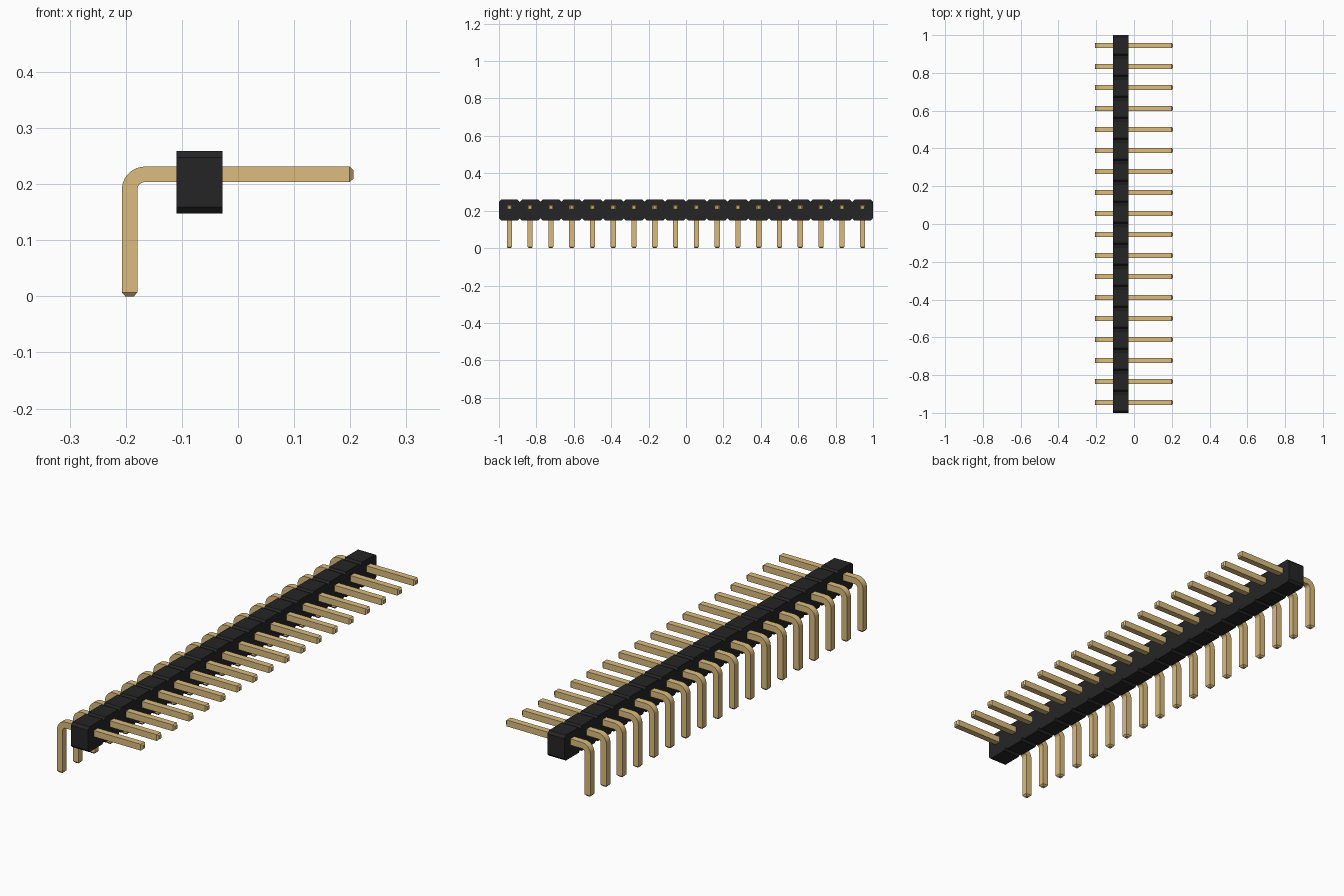
import bpy
import bmesh
import math
from mathutils import Vector

if "Cube" in bpy.data.objects:
    bpy.data.objects.remove(bpy.data.objects["Cube"], do_unlink=True)

COUNT = 18
PITCH = 2 / COUNT
HALF = 0.0138      # half the pin thickness
TIP = 0.007        # length of the tapered pin ends


def make_material(name, color):
    mat = bpy.data.materials.new(name)
    mat.use_nodes = True
    mat.diffuse_color = color
    bsdf = mat.node_tree.nodes["Principled BSDF"]
    bsdf.inputs["Base Color"].default_value = color
    bsdf.inputs["Roughness"].default_value = 0.6
    return mat


def finish(name, bm, mat):
    bmesh.ops.recalc_face_normals(bm, faces=bm.faces)
    mesh = bpy.data.meshes.new(name)
    bm.to_mesh(mesh)
    bm.free()
    mesh.materials.append(mat)
    obj = bpy.data.objects.new(name, mesh)
    bpy.context.collection.objects.link(obj)
    return obj


gold = make_material("gold_pin", (0.708, 0.504, 0.21, 1))
black = make_material("black_plastic", (0.0194, 0.0185, 0.0185, 1))

# Housing: a notched outline in the YZ plane, extruded along X
x0, x1, z0, z1 = -0.11, -0.028, 0.148, 0.259
c = PITCH / 10
bottom, top = [], []
for i in range(COUNT):
    y0 = -1 + i * PITCH
    y1 = y0 + PITCH
    for row, edge, s in ((bottom, z0, 1), (top, z1, -1)):
        row += [(y0, edge + s * c), (y0 + c, edge), (y1 - c, edge)]
bottom.append((1, z0 + c))
top.append((1, z1 - c))
bm = bmesh.new()
low, high = ([[bm.verts.new((x, y, z)) for x in (x0, x1)] for y, z in row]
             for row in (bottom, top))
# Upper and lower outlines share their Y stations, so join them in strips
for i in range(len(low) - 1):
    a, b, d, e = low[i], low[i + 1], high[i + 1], high[i]
    for k in (0, 1):
        bm.faces.new((a[k], b[k], d[k], e[k]))
    bm.faces.new((a[0], a[1], b[1], b[0]))
    bm.faces.new((e[0], e[1], d[1], d[0]))
for i in (0, -1):
    bm.faces.new((low[i][0], low[i][1], high[i][1], high[i][0]))
bmesh.ops.dissolve_limit(bm, angle_limit=0.01, verts=bm.verts, edges=bm.edges)
finish("housing", bm, black)

# Pin: square section swept along a right-angle path with tapered ends
px, pz, radius, steps = -0.1932, 0.2175, 0.0275, 10
stations = [(0.206, pz, math.pi / 2, 0.55), (0.206 - TIP, pz, math.pi / 2, 1)]
for i in range(steps + 1):
    t = math.pi / 2 * (1 + i / steps)
    stations.append((px + radius + radius * math.cos(t),
                     pz - radius + radius * math.sin(t), t, 1))
stations += [(px, TIP, math.pi, 1), (px, 0, math.pi, 0.55)]

bm = bmesh.new()
rings = []
for x, z, t, scale in stations:
    out = Vector((math.cos(t), 0, math.sin(t))) * HALF * scale
    side = Vector((0, HALF * scale, 0))
    p = Vector((x, 0, z))
    rings.append([bm.verts.new(p + out * a + side * b)
                  for a, b in ((1, 1), (1, -1), (-1, -1), (-1, 1))])
for r, s in zip(rings, rings[1:]):
    for k in range(4):
        bm.faces.new((r[k], r[(k + 1) % 4], s[(k + 1) % 4], s[k]))
bm.faces.new(rings[0])
bm.faces.new(rings[-1])
pin = finish("pin_1", bm, gold)

# Smooth the bend only, keeping the long edges crisp
bpy.ops.object.select_all(action="DESELECT")
pin.select_set(True)
bpy.context.view_layer.objects.active = pin
bpy.ops.object.shade_smooth_by_angle(angle=math.radians(20))

# Row of pins sharing the same mesh
for i in range(COUNT):
    obj = pin if i == 0 else pin.copy()
    obj.name = f"pin_{i + 1}"
    obj.location.y = -1 + (i + 0.5) * PITCH
    if i:
        bpy.context.collection.objects.link(obj)
